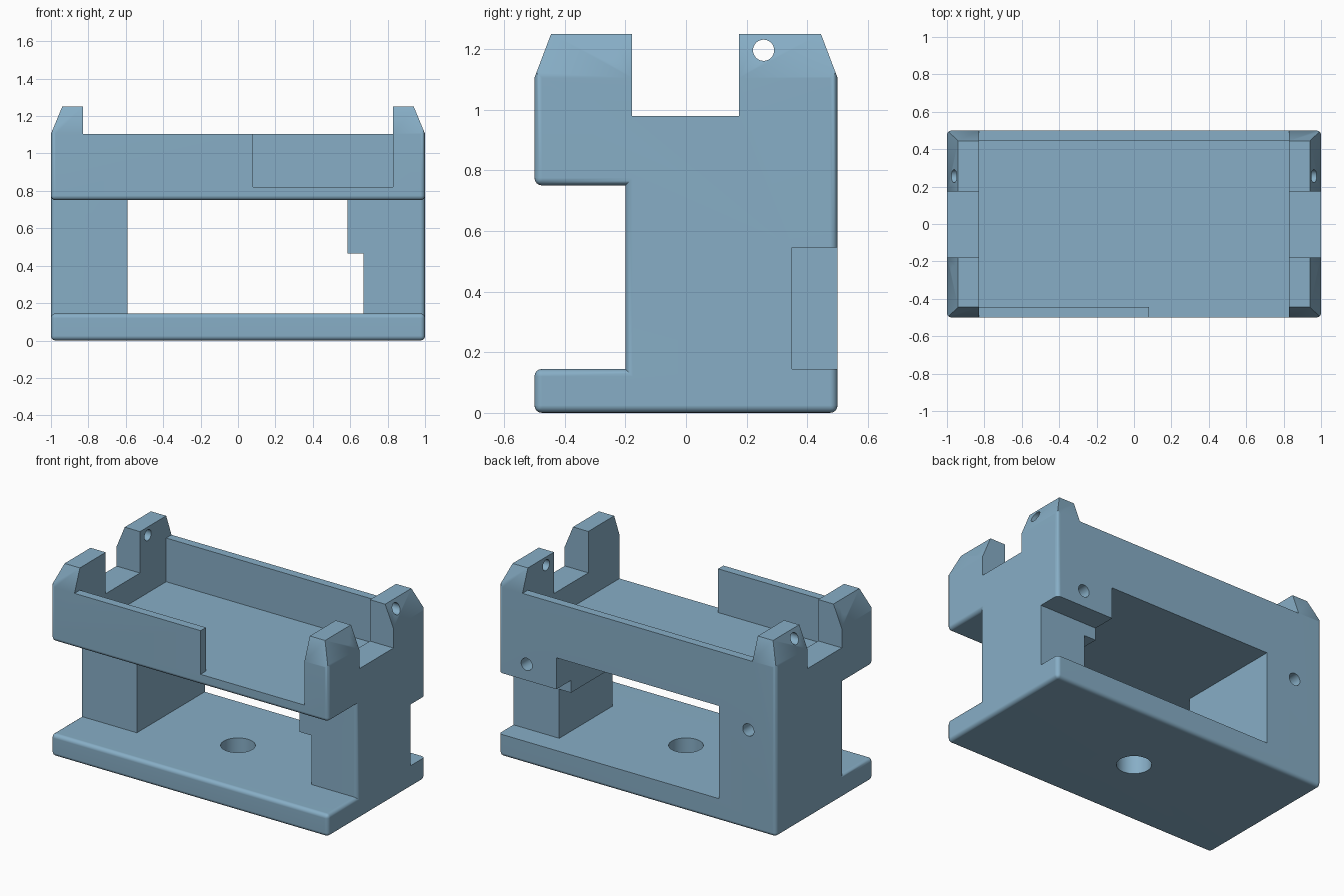
import bpy, bmesh, math
from mathutils import Vector

if "Cube" in bpy.data.objects:
    bpy.data.objects.remove(bpy.data.objects["Cube"])

blue = bpy.data.materials.new("steel_blue")
blue.diffuse_color = (0.242, 0.423, 0.565, 1)
blue.use_nodes = True
blue.node_tree.nodes["Principled BSDF"].inputs["Base Color"].default_value = blue.diffuse_color


def make_object(name, bm):
    bmesh.ops.recalc_face_normals(bm, faces=bm.faces[:])
    mesh = bpy.data.meshes.new(name)
    bm.to_mesh(mesh)
    bm.free()
    obj = bpy.data.objects.new(name, mesh)
    bpy.context.collection.objects.link(obj)
    mesh.materials.append(blue)
    return obj


def cut(target, bm):
    """Subtract a cutter mesh from the target and discard the cutter."""
    cutter = make_object("cutter", bm)
    cutter.hide_render = True
    mod = target.modifiers.new("cut", 'BOOLEAN')
    mod.operation = 'DIFFERENCE'
    mod.solver = 'EXACT'
    mod.object = cutter
    bpy.context.view_layer.objects.active = target
    bpy.ops.object.modifier_apply(modifier=mod.name)
    bpy.data.objects.remove(cutter)


def cut_box(target, x, y, z):
    bm = bmesh.new()
    bmesh.ops.create_cube(bm, size=1)
    for v in bm.verts:
        v.co = [(a + b) / 2 + c * (b - a) for (a, b), c in zip((x, y, z), v.co)]
    cut(target, bm)


def cut_hole(target, start, direction, radius, depth, tip=0.0):
    """Drill from start along direction, with an optional conical end."""
    d = Vector(direction)
    bm = bmesh.new()
    bmesh.ops.create_cone(bm, cap_ends=True, segments=32,
                          radius1=radius, radius2=radius, depth=depth)
    if tip:
        end = [f for f in bm.faces if f.normal.z > 0.9]
        bmesh.ops.poke(bm, faces=end, offset=tip)
    rot = d.to_track_quat('Z', 'Y')
    for v in bm.verts:
        v.co = Vector(start) + rot @ (v.co + Vector((0, 0, depth / 2)))
    cut(target, bm)


# Side profile (y, z) extruded along x
profile = [(-.5, 0), (.5, 0), (.5, 1.25), (-.5, 1.25),
           (-.5, .75), (-.2, .75), (-.2, .145), (-.5, .145)]
bm = bmesh.new()
face = bm.faces.new([bm.verts.new((-1, y, z)) for y, z in profile])
ext = bmesh.ops.extrude_face_region(bm, geom=[face])
bmesh.ops.translate(bm, vec=(2, 0, 0),
                    verts=[g for g in ext['geom'] if isinstance(g, bmesh.types.BMVert)])
bmesh.ops.recalc_face_normals(bm, faces=bm.faces[:])

# Rounded outer edges, leaving the top and the inner corners sharp
rounded = []
for e in bm.edges:
    a, b = (v.co for v in e.verts)
    top = min(a.z, b.z) > 1.2
    inner = abs(a.y + .2) < .01 and abs(b.y + .2) < .01 and abs(a.x - b.x) > 1
    if not top and not inner:
        rounded.append(e)
bmesh.ops.bevel(bm, geom=rounded, offset=.025, segments=4, profile=.5, affect='EDGES')

# Sloped outer sides of the corner posts
for axis, size, inset in ((0, 1, .06), (1, .5, .055)):
    for s in (-1, 1):
        co, no = Vector((0, 0, 1.105)), Vector((0, 0, inset))
        co[axis] = s * size
        no[axis] = s * .145
        bmesh.ops.bisect_plane(bm, geom=bm.verts[:] + bm.edges[:] + bm.faces[:],
                               plane_co=co, plane_no=no.normalized(), clear_outer=True)
        bmesh.ops.holes_fill(bm, edges=[e for e in bm.edges if e.is_boundary], sides=0)
body = make_object("bracket_body", bm)

# Opening between the legs, step in the right leg, and rear corner recess
cut_box(body, (-.59, .585), (-.3, .6), (.145, .75))
cut_box(body, (.5, .67), (-.3, .6), (.145, .465))
cut_box(body, (.5, 1.1), (.35, .6), (.145, .545))

# Tray pocket, front wall opening, wall height and saddles between posts
cut_box(body, (-.83, .83), (-.6, .6), (1.105, 1.4))
cut_box(body, (-.83, .83), (-.445, .445), (.82, 1.3))
cut_box(body, (.08, .83), (-.6, -.4), (.82, 1.3))
for s in (-1, 1):
    cut_box(body, sorted((s * .8, s * 1.1)), (-.178, .175), (.98, 1.4))

# Post cross holes
for y in (-.258, .256):
    cut_hole(body, (-1.1, y, 1.196), (1, 0, 0), .035, 2.2)

# Screw holes in the legs and saddles
for s in (-1, 1):
    for z in (.315, .6):
        cut_hole(body, (s * .682, -.25, z), (0, 1, 0), .044, .53, .025)
    cut_hole(body, (s * .8, .55, .65), (0, -1, 0), .04, .3, .025)
    cut_hole(body, (s * .915, 0, 1.0), (0, 0, -1), .037, .25, .02)

# Tray floor dimple and base mounting holes
cut_hole(body, (0, 0, .85), (0, 0, -1), .033, .08)
cut_hole(body, (0, 0, -.05), (0, 0, 1), .103, .3)
for sx in (-1, 1):
    for sy in (-1, 1):
        cut_hole(body, (sx * .18, sy * .18, -.05), (0, 0, 1), .048, .3)

# Smooth rounds with crisp edges
bpy.ops.object.select_all(action='DESELECT')
body.select_set(True)
bpy.context.view_layer.objects.active = body
bpy.ops.object.shade_smooth_by_angle(angle=math.radians(30))
wn = body.modifiers.new("even_normals", 'WEIGHTED_NORMAL')
wn.keep_sharp = True
